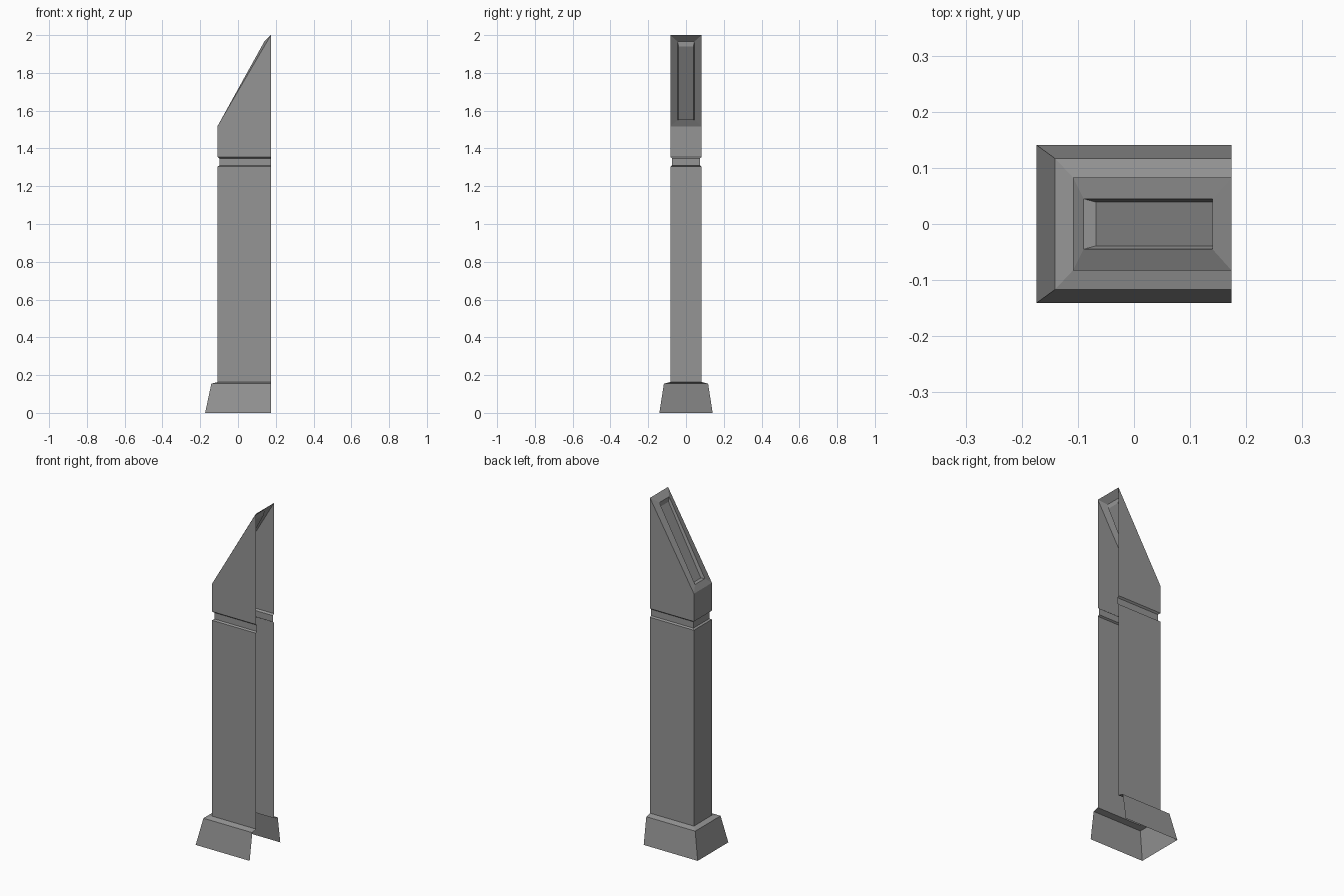
import bpy
import bmesh

cube = bpy.data.objects.get("Cube")
if cube:
    bpy.data.objects.remove(cube, do_unlink=True)

# One plain grey for the whole post
grey = bpy.data.materials.new("stone grey")
grey.use_nodes = True
colour = (0.3, 0.3, 0.3, 1.0)
grey.diffuse_color = colour
grey.node_tree.nodes["Principled BSDF"].inputs["Base Color"].default_value = colour

OPEN_X = 0.174          # the side that stays open


def section(x_left, half_y, z_left, z_right=None, x_right=OPEN_X):
    """Four corners running round the closed sides, from open end to open end."""
    z_right = z_left if z_right is None else z_right
    return [(x_right, -half_y, z_right), (x_left, -half_y, z_left),
            (x_left, half_y, z_left), (x_right, half_y, z_right)]


def shell(name, sections, closed=False, floor=False):
    """Skin successive sections; open on +x unless closed."""
    bm = bmesh.new()
    rings = [[bm.verts.new(p) for p in s] for s in sections]
    for low, high in zip(rings, rings[1:]):
        for i in range(4 if closed else 3):
            j = (i + 1) % 4
            bm.faces.new((low[j], low[i], high[i], high[j]))
    if floor:
        bm.faces.new(reversed(rings[-1]))
    mesh = bpy.data.meshes.new(name)
    bm.to_mesh(mesh)
    bm.free()
    mesh.materials.append(grey)
    obj = bpy.data.objects.new(name, mesh)
    bpy.context.collection.objects.link(obj)
    return obj


# Shared sections
ledge = section(-0.109, 0.083, 0.163)
shaft_top = section(-0.109, 0.083, 1.304)
head_bottom = section(-0.109, 0.083, 1.355)
head_rim = section(-0.109, 0.083, 1.517, 2.0)
panel_edge = section(-0.09, 0.045, 1.551, 1.967, 0.14)
panel_floor = section(-0.068, 0.039, 1.551, 1.94, 0.14)

# Flared foot with its sloping ledge
shell("foot", [section(-0.174, 0.141, 0), section(-0.141, 0.117, 0.155), ledge])
# Long straight shaft
shell("shaft", [ledge, shaft_top])
# Recessed band between shaft and head
shell("neck_groove", [shaft_top, section(-0.099, 0.073, 1.31),
                      section(-0.099, 0.073, 1.347), head_bottom])
# Head walls, cut off on a slant
shell("head_walls", [head_bottom, head_rim])
# Slanted top with a sunken panel
shell("sloped_top", [head_rim, panel_edge, panel_floor], closed=True, floor=True)
